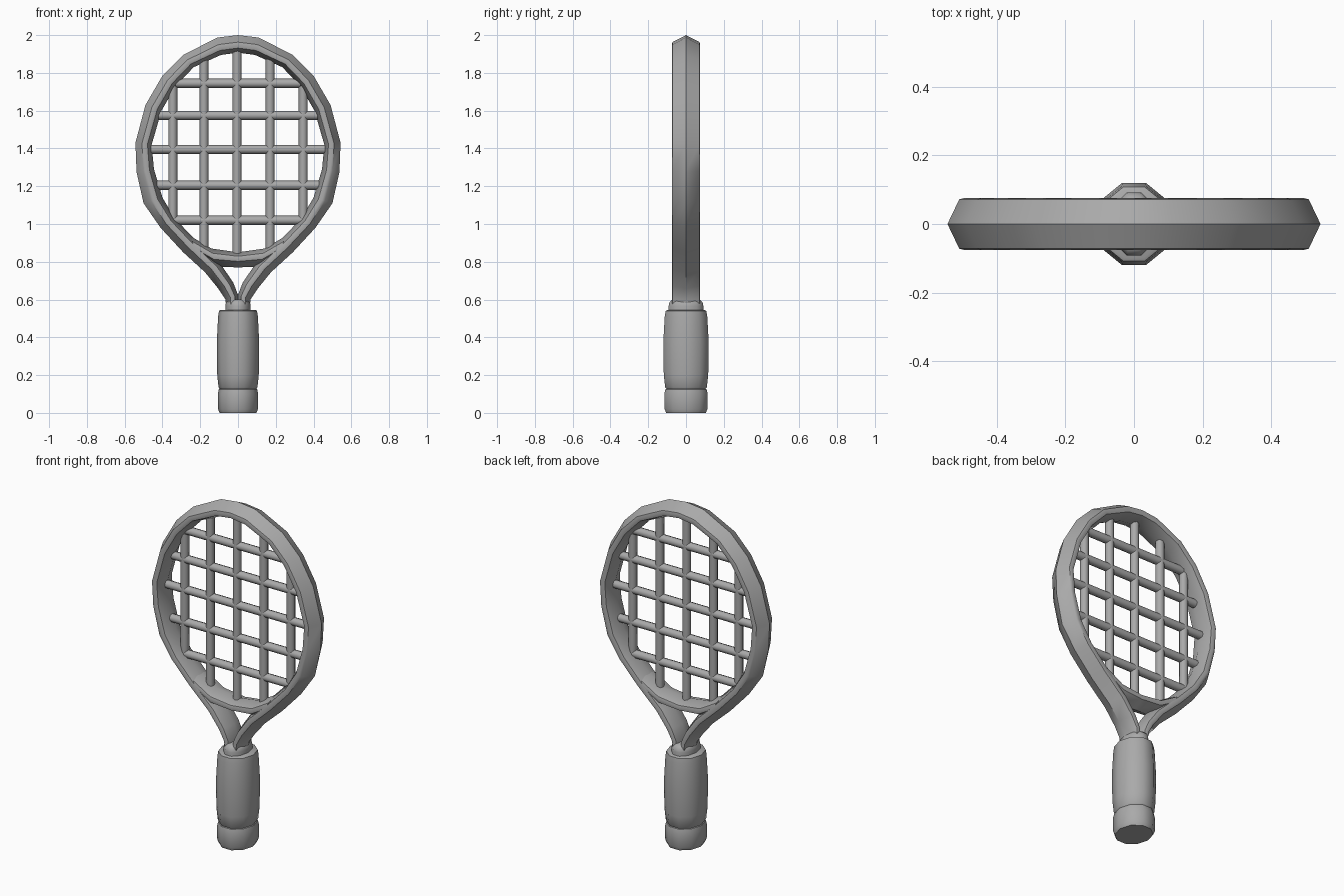
import bpy, bmesh, math
from mathutils import Vector

cube = bpy.data.objects.get("Cube")
if cube:
    bpy.data.objects.remove(cube, do_unlink=True)

grey = bpy.data.materials.new("plain_grey")
grey.use_nodes = True
colour = (0.4, 0.4, 0.4, 1)
grey.diffuse_color = colour
grey.node_tree.nodes["Principled BSDF"].inputs["Base Color"].default_value = colour


def skin(name, rings, angle=50):
    """Join closed rings of points into a capped, smooth-shaded tube."""
    bm = bmesh.new()
    loops = [[bm.verts.new(p) for p in ring] for ring in rings]
    n = len(loops[0])
    for a, b in zip(loops, loops[1:]):
        for i in range(n):
            j = (i + 1) % n
            bm.faces.new((a[i], a[j], b[j], b[i]))
    bm.faces.new(loops[0])
    bm.faces.new(loops[-1])
    bmesh.ops.recalc_face_normals(bm, faces=bm.faces)
    mesh = bpy.data.meshes.new(name)
    bm.to_mesh(mesh)
    bm.free()
    mesh.materials.append(grey)
    obj = bpy.data.objects.new(name, mesh)
    bpy.context.collection.objects.link(obj)
    bpy.ops.object.select_all(action="DESELECT")
    obj.select_set(True)
    bpy.context.view_layer.objects.active = obj
    bpy.ops.object.shade_smooth_by_angle(angle=math.radians(angle))
    return obj


# Rim section: fraction from outer edge to inner edge, and depth in y
SECTION = [(0, 0), (0.4, 0.072), (0.55, 0.075), (0.74, 0.07), (1, 0),
           (0.74, -0.07), (0.55, -0.075), (0.4, -0.072)]


def band(name, pairs, depth=1):
    """Sweep the rim section along paired outer and inner outline points."""
    mirrored = [((-a, b), (-c, d)) for (a, b), (c, d) in reversed(pairs[:-1])]
    rings = []
    for (ox, oz), (ix, iz) in pairs + mirrored:
        rings.append([(ox + (ix - ox) * t, y * depth, oz + (iz - oz) * t)
                      for t, y in SECTION])
    return skin(name, rings)


# Head frame with the two throat arms
band("head_frame", [
    ((0.062, 0.55), (0.0, 0.56)), ((0.066, 0.60), (0.0, 0.625)),
    ((0.106, 0.66), (0.025, 0.69)), ((0.175, 0.745), (0.09, 0.785)),
    ((0.29, 0.85), (0.225, 0.915)), ((0.41, 0.98), (0.335, 1.03)),
    ((0.50, 1.11), (0.40, 1.14)), ((0.537, 1.275), (0.445, 1.29)),
    ((0.543, 1.43), (0.457, 1.42)), ((0.49, 1.63), (0.405, 1.60)),
    ((0.40, 1.785), (0.33, 1.73)), ((0.29, 1.895), (0.235, 1.83)),
    ((0.11, 1.987), (0.09, 1.895)), ((0, 2.0), (0, 1.907))])

# Bridge across the throat
band("throat_bridge", [
    ((0.22, 0.83), (0.25, 0.935)), ((0.12, 0.775), (0.14, 0.87)),
    ((0, 0.77), (0, 0.85))], 0.95)


def string(name, start, end, side, radius=0.024, sides=8):
    rings = []
    for p in (Vector(start), Vector(end)):
        rings.append([p + radius * (side * math.cos(a) + Vector((0, math.sin(a), 0)))
                      for a in (math.tau * i / sides for i in range(sides))])
    skin(name, rings)


# Strings
for i, (x, low, high) in enumerate([(-0.345, 1.02, 1.73), (-0.18, 0.87, 1.88),
                                    (-0.005, 0.83, 1.92), (0.17, 0.87, 1.88),
                                    (0.345, 1.02, 1.73)]):
    string(f"upright_string_{i + 1}", (x, 0, low), (x, 0, high), Vector((1, 0, 0)))
for i, (z, reach) in enumerate([(1.02, 0.34), (1.205, 0.43), (1.395, 0.46),
                                (1.575, 0.42), (1.745, 0.33)]):
    string(f"cross_string_{i + 1}", (-reach, 0, z), (reach, 0, z), Vector((0, 0, 1)))


def turned(name, profile, wide, deep, sides=10):
    """Stack of oval rings from (radius, height) points."""
    angles = [math.tau * i / sides for i in range(sides)]
    skin(name, [[(r * wide * math.cos(a), r * deep * math.sin(a), z) for a in angles]
                for r, z in profile])


# Handle parts, radii relative to the widest point
turned("butt_cap", [(0.9, 0), (0.98, 0.02), (0.99, 0.10), (0.94, 0.125), (0.85, 0.13)],
       0.108, 0.122)
turned("grip", [(0.85, 0.125), (0.92, 0.135), (0.98, 0.20), (1, 0.30), (1, 0.38),
                (0.94, 0.51), (0.90, 0.54), (0.82, 0.545)], 0.112, 0.126)
turned("neck_collar", [(1, 0.53), (1, 0.565), (0.95, 0.585), (0.78, 0.60)], 0.067, 0.097)
